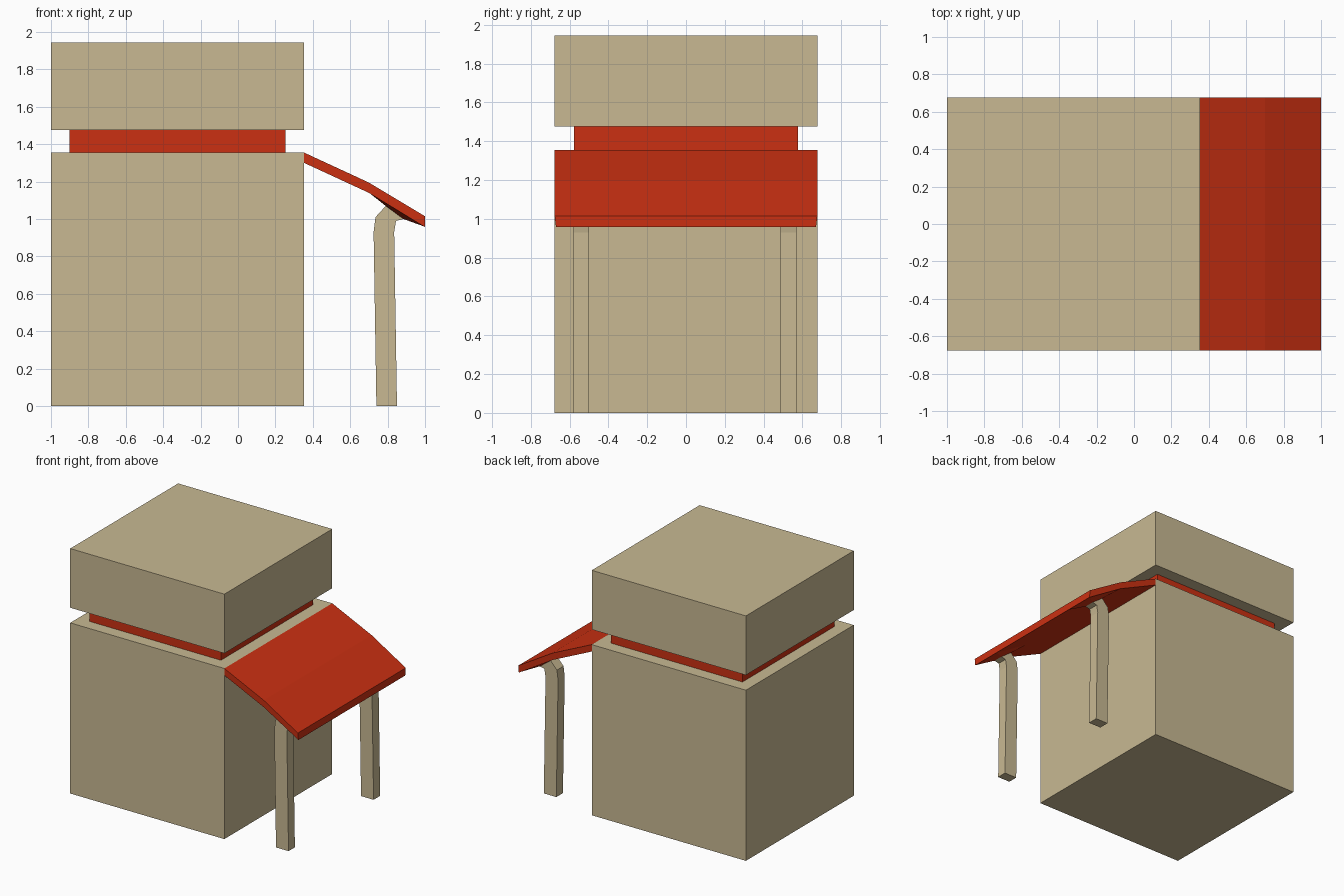
import bpy

if "Cube" in bpy.data.objects:
    bpy.data.objects.remove(bpy.data.objects["Cube"])


def material(name, color):
    m = bpy.data.materials.new(name)
    m.diffuse_color = (*color, 1)
    m.use_nodes = True
    m.node_tree.nodes["Principled BSDF"].inputs["Base Color"].default_value = m.diffuse_color
    return m


TAN = material("tan", (0.58, 0.485, 0.29))
RED = material("red", (0.6, 0.03, 0.006))


def loft(name, rings, mat):
    """Join equal-length rings of points into a closed flat-faced solid."""
    n = len(rings[0])
    verts = [p for ring in rings for p in ring]
    faces = [tuple(range(n))[::-1],
             tuple(range(len(verts) - n, len(verts)))]
    for k in range(len(rings) - 1):
        for i in range(n):
            j = (i + 1) % n
            a, b = k * n, (k + 1) * n
            faces.append((a + i, a + j, b + j, b + i))
    mesh = bpy.data.meshes.new(name)
    mesh.from_pydata(verts, [], faces)
    mesh.materials.append(mat)
    obj = bpy.data.objects.new(name, mesh)
    bpy.context.collection.objects.link(obj)
    # consistent outward normals
    import bmesh
    bm = bmesh.new()
    bm.from_mesh(mesh)
    bmesh.ops.recalc_face_normals(bm, faces=bm.faces)
    bm.to_mesh(mesh)
    bm.free()
    return obj


def section(left, right, y0, y1):
    """Four-point ring from two (x, z) points and a depth range."""
    (xl, zl), (xr, zr) = left, right
    return [(xl, y0, zl), (xr, y0, zr), (xr, y1, zr), (xl, y1, zl)]


def block(name, inset, z0, z1, mat):
    x0, x1, y = -1 + inset, 0.354 - inset, 0.677 - inset
    loft(name, [section((x0, z), (x1, z), -y, y) for z in (z0, z1)], mat)


# Stacked building: lower walls, recessed band, upper block
block("lower_walls", 0, 0, 1.355, TAN)
block("recessed_band", 0.1, 1.355, 1.475, RED)
block("upper_block", 0, 1.475, 1.945, TAN)

# Bent awning slab: (x, z, half depth)
profile = [(0.354, 1.355, 0.677), (0.70, 1.195, 0.677), (1.0, 1.015, 0.677),
           (1.0, 0.957, 0.67), (0.70, 1.14, 0.677), (0.354, 1.30, 0.677)]
loft("awning", [[(x, s * y, z) for x, z, y in profile] for s in (-1, 1)], RED)

# Posts with bent tops, each meeting a shallow tapered mount under the awning
post_path = [((0.74, 0), (0.85, 0)),
             ((0.725, 0.93), (0.835, 0.93)),
             ((0.735, 1.01), (0.845, 0.99)),
             ((0.79, 1.07), (0.885, 1.0))]
for side, y0, y1, edge0, edge1 in (("front", -0.58, -0.50, -0.67, -0.42),
                                   ("back", 0.487, 0.57, 0.42, 0.67)):
    loft(side + "_post", [section(l, r, y0, y1) for l, r in post_path], TAN)
    loft(side + "_post_mount",
         [section((0.70, 1.141), (0.999, 0.959), edge0, edge1),
          section(*post_path[-1], y0, y1)], RED)
